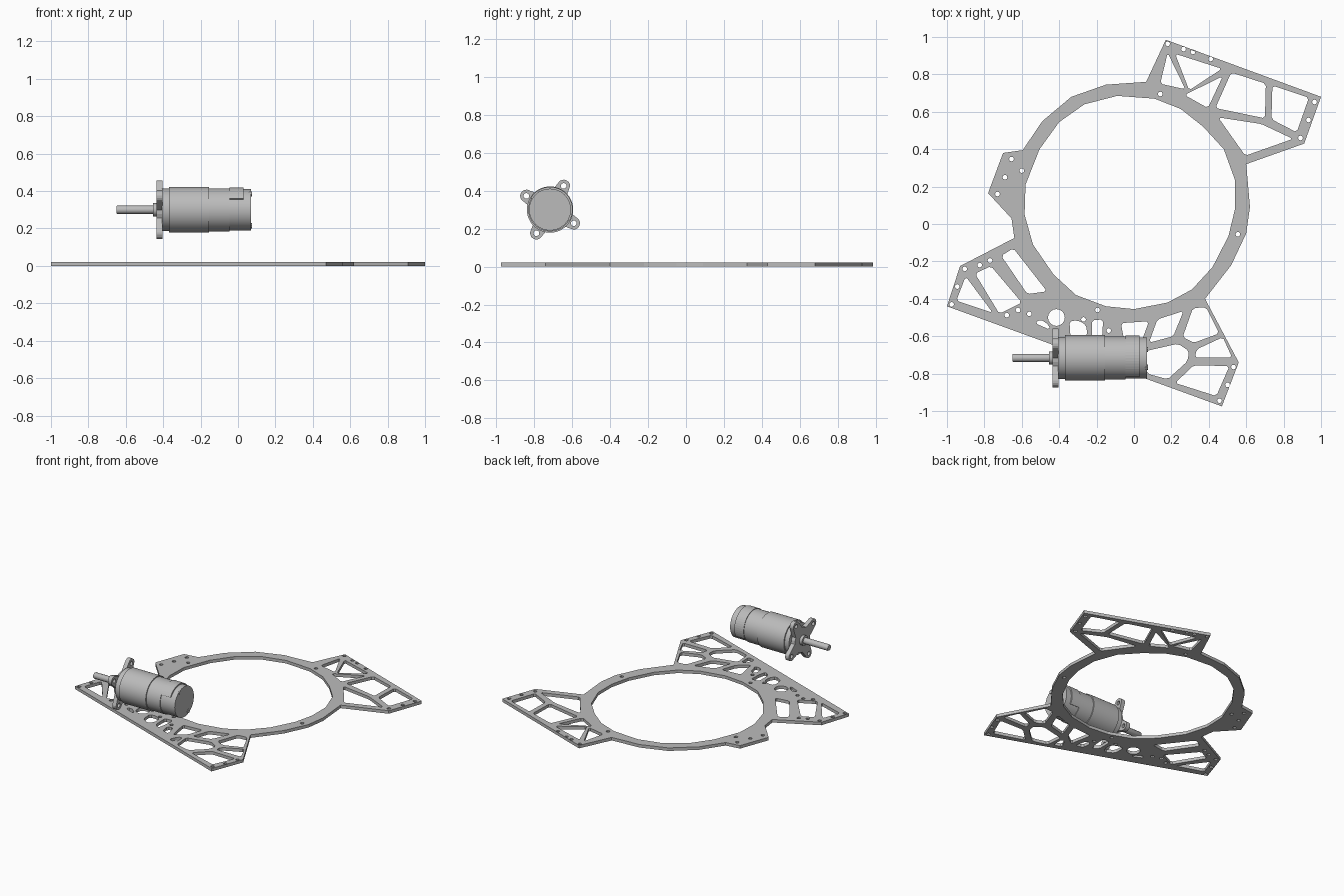
import bpy, bmesh, math
from mathutils import Matrix, Vector

if "Cube" in bpy.data.objects:
    bpy.data.objects.remove(bpy.data.objects["Cube"])

grey = bpy.data.materials.new("metal grey")
grey.diffuse_color = (0.5, 0.5, 0.5, 1)
grey.use_nodes = True
grey.node_tree.nodes["Principled BSDF"].inputs["Base Color"].default_value = grey.diffuse_color

AXIS_Y, AXIS_Z = -0.716, 0.30          # motor axis
# local x, y, z -> world y, z, x (so local z runs along the motor)
ALONG_X = Matrix(((0, 0, 1, 0), (1, 0, 0, AXIS_Y), (0, 1, 0, AXIS_Z), (0, 0, 0, 1)))


def add(name, mesh, smooth=False):
    obj = bpy.data.objects.new(name, mesh)
    bpy.context.collection.objects.link(obj)
    mesh.materials.clear()
    mesh.materials.append(grey)
    if smooth:
        bpy.ops.object.select_all(action='DESELECT')
        obj.select_set(True)
        bpy.context.view_layer.objects.active = obj
        bpy.ops.object.shade_smooth_by_angle(angle=math.radians(35))
    return obj


def circle(x, y, r, n=12):
    return [(x + r * math.cos(2 * math.pi * i / n), y + r * math.sin(2 * math.pi * i / n))
            for i in range(n)]


def rounded(points, d=0.012):
    """Cut every corner of a window into a short flat."""
    out = []
    for i, p in enumerate(points):
        p = Vector(p)
        for q in (Vector(points[i - 1]), Vector(points[(i + 1) % len(points)])):
            out.append(tuple(p + (q - p).normalized() * min(d, (q - p).length * 0.3)))
    return out


def sheet(name, loops, z0, z1, matrix=Matrix()):
    """Extrude an outline with holes from z0 to z1."""
    curve = bpy.data.curves.new(name, 'CURVE')
    curve.dimensions, curve.fill_mode = '2D', 'BOTH'
    curve.extrude = (z1 - z0) / 2
    for loop in loops:
        s = curve.splines.new('POLY')
        s.points.add(len(loop) - 1)
        for pt, co in zip(s.points, loop):
            pt.co = (co[0], co[1], 0, 1)
        s.use_cyclic_u = True
    tmp = bpy.data.objects.new(name + "_curve", curve)
    bpy.context.collection.objects.link(tmp)
    bpy.context.view_layer.update()
    dg = bpy.context.evaluated_depsgraph_get()
    mesh = bpy.data.meshes.new_from_object(tmp.evaluated_get(dg))
    bpy.data.objects.remove(tmp)
    mesh.transform(matrix @ Matrix.Translation((0, 0, (z0 + z1) / 2)))
    bm = bmesh.new()
    bm.from_mesh(mesh)
    bmesh.ops.remove_doubles(bm, verts=bm.verts, dist=1e-5)
    bmesh.ops.recalc_face_normals(bm, faces=bm.faces)
    bm.to_mesh(mesh)
    bm.free()
    for p in mesh.polygons:
        p.use_smooth = False
    return add(name, mesh)


def lathe(name, profile, n=48):
    """Turn (x, radius) points about the motor axis."""
    bm = bmesh.new()
    verts = [bm.verts.new((r, 0, x)) for x, r in profile]
    edges = [bm.edges.new(e) for e in zip(verts, verts[1:])]
    bmesh.ops.spin(bm, geom=verts + edges, cent=(0, 0, 0), axis=(0, 0, 1),
                   angle=2 * math.pi, steps=n)
    bmesh.ops.remove_doubles(bm, verts=bm.verts, dist=1e-5)
    bmesh.ops.recalc_face_normals(bm, faces=bm.faces)
    mesh = bpy.data.meshes.new(name)
    bm.to_mesh(mesh)
    bm.free()
    mesh.transform(ALONG_X)
    return add(name, mesh, True)


# Base plate: ring with three wings and a side tab
outline = [(.17, .985), (1, .68), (.91, .43), (.60, .32), (.62, .09), (.60, -.05),
           (.52, -.22), (.38, -.40), (.56, -.74), (.47, -.975), (-1, -.44), (-.93, -.225),
           (-.64, -.075), (-.655, .03), (-.78, .165), (-.70, .38), (-.595, .395),
           (-.49, .55), (-.335, .68), (-.15, .745), (.065, .76)]
ring_hole = [(-.09, .685), (.11, .67), (.25, .615), (.37, .52), (.48, .40), (.54, .235),
             (.54, .08), (.505, -.065), (.42, -.23), (.31, -.35), (.18, -.42), (0, -.455),
             (-.15, -.44), (-.31, -.38), (-.43, -.27), (-.54, -.11), (-.585, .05),
             (-.58, .21), (-.505, .40), (-.40, .545), (-.265, .64)]
# Lightening windows of each wing
back_wing = [[(.18, .915), (.275, .72), (.14, .75)],
             [(.22, .91), (.47, .83), (.295, .715)],
             [(.475, .79), (.395, .62), (.27, .69)],
             [(.52, .81), (.705, .75), (.70, .565), (.435, .62)],
             [(.74, .74), (.935, .675), (.87, .49), (.735, .56)],
             [(.45, .57), (.68, .535), (.85, .455), (.595, .365)]]
left_wing = [[(-.90, -.28), (-.755, -.475), (-.95, -.41)],
             [(-.85, -.265), (-.765, -.225), (-.60, -.42), (-.72, -.48)],
             [(-.71, -.17), (-.645, -.13), (-.465, -.36), (-.57, -.375)],
             [(-.50, -.51), (-.455, -.54), (-.45, -.565), (-.53, -.53)]]
middle = [[(-.345, -.52), (-.30, -.515), (-.255, -.54), (-.25, -.595), (-.28, -.635), (-.34, -.60)],
          [(-.225, -.515), (-.165, -.51), (-.17, -.60), (-.185, -.655), (-.225, -.62)],
          [(-.14, -.61), (-.10, -.60), (-.075, -.69), (-.13, -.68)],
          [(-.07, -.53), (.08, -.52), (.04, -.63), (-.04, -.69)],
          [(.01, -.70), (.04, -.69), (.04, -.78), (-.02, -.76)]]
front_wing = [[(.125, -.51), (.265, -.465), (.21, -.60), (.08, -.635)],
              [(.315, -.45), (.385, -.445), (.455, -.585), (.32, -.635), (.26, -.605)],
              [(.475, -.605), (.525, -.715), (.325, -.715), (.335, -.67)],
              [(.32, -.755), (.51, -.76), (.44, -.92), (.22, -.85)],
              [(.06, -.68), (.235, -.64), (.295, -.68), (.285, -.735), (.18, -.83), (.07, -.80)]]
bolts = [(.18, .963), (.265, .935), (.315, .92), (.41, .882), (.965, .652), (.933, .556),
         (.89, .46), (.14, .695), (.555, -.055), (-.195, -.46), (-.655, .347), (-.69, .25),
         (-.73, .16), (-.60, .285), (-.905, -.24), (-.945, -.335), (-.975, -.43),
         (-.825, -.22), (-.77, -.195), (-.68, -.487), (-.62, -.46), (-.56, -.48),
         (-.27, -.51), (-.135, -.57), (.532, -.765), (.50, -.86), (.457, -.945)]
loops = [outline, ring_hole, circle(-.415, -.50, .045, 16)]
loops += [rounded(w) for w in back_wing + left_wing + middle + front_wing]
loops += [circle(x, y, .013, 8) for x, y in bolts]
sheet("base_plate", loops, 0, 0.022)

# Motor flange: four eared spider
flange, holes = [], []
for k in range(4):
    a = math.radians(60 + 90 * k)
    cx, cy = .144 * math.cos(a), .144 * math.sin(a)
    for i in range(-4, 5):
        b = a + i * math.pi / 8
        flange.append((cx + .033 * math.cos(b), cy + .033 * math.sin(b)))
    for t in (30, 45, 60):
        b = a + math.radians(t)
        flange.append((.088 * math.cos(b), .088 * math.sin(b)))
    holes.append(circle(cx, cy, .015))
sheet("motor_flange", [flange] + holes, -.435, -.405, ALONG_X)

# Motor gearbox, can and end cap
lathe("motor_body", [(-.405, 0), (-.405, .113), (-.37, .113), (-.37, .122), (-.155, .122),
                     (-.155, .115), (-.045, .115), (-.045, .110), (.07, .110), (.07, 0)])
# Output shaft and its collar
lathe("shaft_collar", [(-.455, 0), (-.455, .035), (-.43, .035), (-.43, 0)], 24)
lathe("output_shaft", [(-.65, 0), (-.65, .019), (-.645, .022), (-.44, .022), (-.44, 0)], 12)

# Raised shell around the upper part of the end cap
arc = [math.radians(-30 + 180 * i / 24) for i in range(25)]
shell = [(.119 * math.cos(a), .119 * math.sin(a)) for a in arc]
shell += [(.107 * math.cos(a), .107 * math.sin(a)) for a in reversed(arc)]
sheet("end_cap_shell", [shell], -.045, .03, ALONG_X)

# Electrical terminals on the end cap
for i, (y, z) in enumerate([(-.05, .085), (.045, -.085)]):
    sheet("terminal_%d" % (i + 1), [circle(y, z, .014, 8)], .06, .074, ALONG_X)
